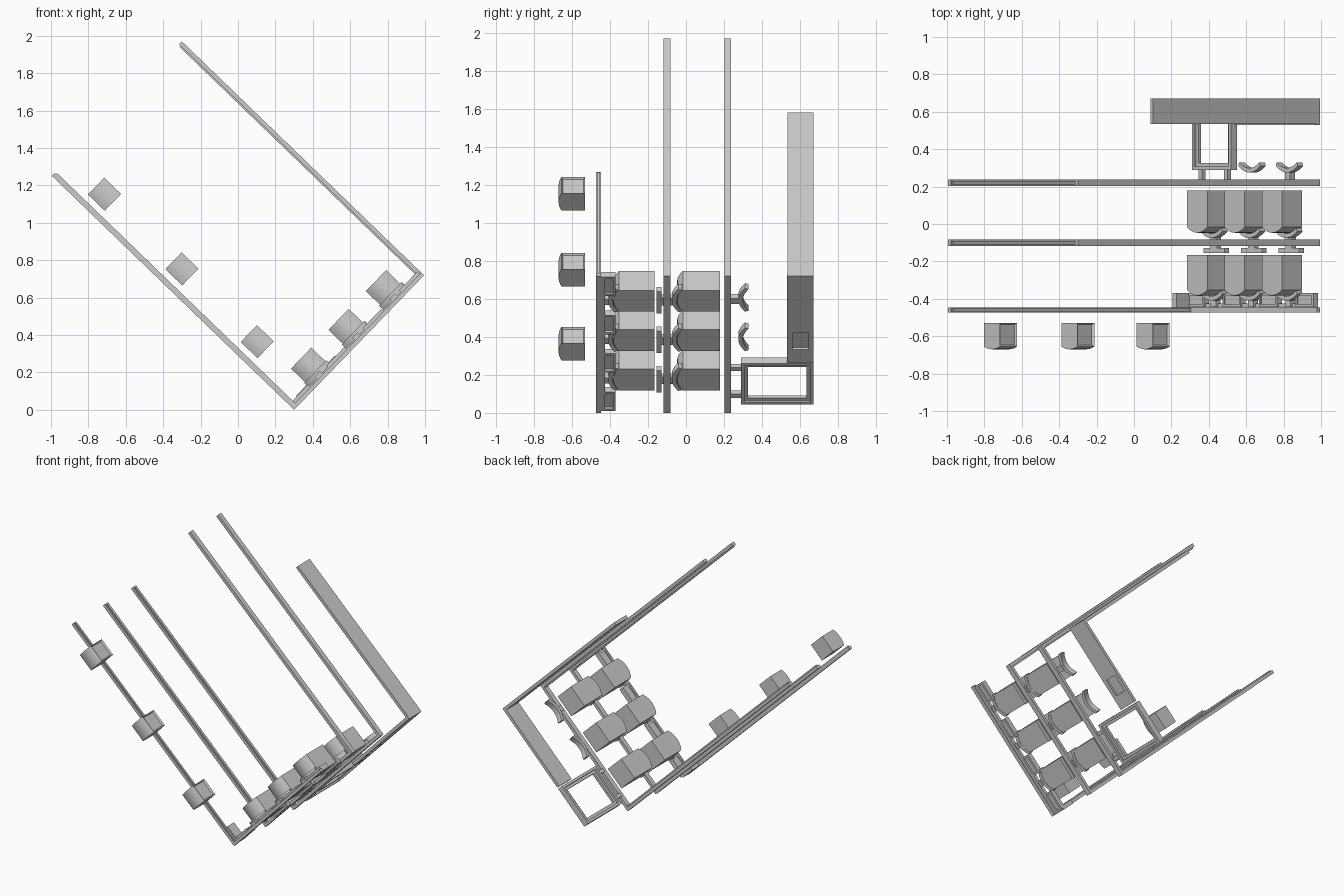
import bpy, bmesh, math
from mathutils import Matrix, Vector

if "Cube" in bpy.data.objects:
    bpy.data.objects.remove(bpy.data.objects["Cube"])

# Tilted local frame: u along the base, y depth, v along the arms
A = math.radians(46)
FRAME = Matrix.Translation((0.3, 0, 0.0)) @ Matrix.Rotation(-A, 4, 'Y')
ROWS = [0.225 + 0.288 * i for i in range(3)]


def prism(name, prof, v0, v1, recess=0):
    """Extrude a (u, y) profile along v; optionally recess the +u face."""
    bm = bmesh.new()
    lo = [bm.verts.new((u, y, v0)) for u, y in prof]
    hi = [bm.verts.new((u, y, v1)) for u, y in prof]
    bm.faces.new(lo[::-1])
    bm.faces.new(hi)
    n = len(prof)
    for i in range(n):
        j = (i + 1) % n
        bm.faces.new((lo[i], lo[j], hi[j], hi[i]))
    bmesh.ops.recalc_face_normals(bm, faces=bm.faces)
    if recess:
        bm.normal_update()
        side = max(bm.faces, key=lambda f: f.normal.x)
        bmesh.ops.inset_region(bm, faces=[side], thickness=0.012, depth=-recess)
    bm.transform(FRAME)
    me = bpy.data.meshes.new(name)
    bm.to_mesh(me)
    bm.free()
    ob = bpy.data.objects.new(name, me)
    bpy.context.collection.objects.link(ob)
    return ob


def box(name, u0, u1, y0, y1, v0, v1):
    return prism(name, [(u0, y0), (u1, y0), (u1, y1), (u0, y1)], v0, v1)


def smooth(ob):
    bpy.ops.object.select_all(action='DESELECT')
    ob.select_set(True)
    bpy.context.view_layer.objects.active = ob
    bpy.ops.object.shade_smooth_by_angle(angle=math.radians(30))


def bow(uc, half, y, sag, n=8):
    """Points of a curve whose middle sits at y and whose ends rise by sag."""
    return [(uc + half * t, y + sag * t * t) for t in (2 * i / n - 1 for i in range(n + 1))]


def cushion(name, uc, half, y0, y1, v0, v1, sag, recess=0):
    prof = bow(uc, half, y0, sag) + [(uc + half, y1), (uc - half, y1)]
    smooth(prism(name, prof, v0, v1, recess))


def arc_plate(name, uc, y):
    prof = bow(uc, 0.085, y, 0.035) + bow(uc, 0.078, y + 0.024, 0.03)[::-1]
    smooth(prism(name, prof, 0.02, 0.06))


def ring(name, u0, u1, y0, y1, w, v0, v1):
    box(name + "_low", u0, u0 + w, y0, y1, v0, v1)
    box(name + "_high", u1 - w, u1, y0, y1, v0, v1)
    box(name + "_front", u0 + w, u1 - w, y0, y0 + w, v0, v1)
    box(name + "_back", u0 + w, u1 - w, y1 - w, y1, v0, v1)


# Three long bars, each with a base and a left arm; two also have a right arm
for k, y in enumerate((-0.46, -0.10, 0.22)):
    w = 0.014 if k == 0 else 0.018
    box(f"base_bar_{k}", 0, 1, y - w, y + w, 0, 0.022)
    box(f"left_arm_{k}", 0, 0.022, y - w, y + w, 0.022, 1.8)
    box(f"left_arm_rib_{k}", 0.022, 0.03, y - w * 0.5, y + w * 0.5, 0.022, 1.79)
    if k:
        box(f"right_arm_{k}", 0.978, 1, y - w, y + w, 0.022, 1.8)
        box(f"right_arm_rib_{k}", 0.97, 0.978, y - w * 0.5, y + w * 0.5, 0.022, 1.79)

# Front strip with recessed cells beside the seat arcs
box("front_strip_plate", 0.01, 0.99, -0.446, -0.425, 0.004, 0.03)
for i in range(4):
    uc = 0.08 + 0.28 * i
    ring(f"strip_cell_{i}", uc - 0.07, uc + 0.07, -0.445, -0.37, 0.014, 0.004, 0.04)
    box(f"strip_cell_floor_{i}", uc - 0.06, uc + 0.06, -0.435, -0.38, 0.018, 0.034)
box("corner_block", 0.0, 0.03, -0.446, -0.37, 0.02, 0.13)

# Two rows of cushions on curved plates
for i, uc in enumerate(ROWS):
    for r, (ya, yb) in enumerate(((-0.40, -0.165), (-0.065, 0.18))):
        arc_plate(f"arc_plate_{r}_{i}", uc, ya - 0.01)
        cushion(f"cushion_{r}_{i}", uc, 0.078, ya + 0.018, yb, 0.018, 0.165, 0.03)
    box(f"front_stem_{i}", uc - 0.02, uc + 0.02, -0.445, -0.405, 0.01, 0.045)
    box(f"tee_plate_{i}", uc - 0.08, uc + 0.08, -0.155, -0.128, 0.005, 0.04)
    box(f"middle_stem_{i}", uc - 0.025, uc + 0.025, -0.13, -0.07, 0.01, 0.04)

# Empty curved plates behind the last bar
for i, uc in enumerate(ROWS[1:]):
    arc_plate(f"empty_arc_plate_{i}", uc + 0.005, 0.275)
box("empty_plate_stem", ROWS[2] - 0.02, ROWS[2] + 0.02, 0.235, 0.28, 0.015, 0.05)

# Square open frame with two stems
ring("square_frame", 0.06, 0.36, 0.29, 0.67, 0.018, 0.0, 0.045)
ring("square_frame_lip", 0.075, 0.345, 0.305, 0.655, 0.022, 0.012, 0.03)
for u in (0.115, 0.31):
    box("square_frame_stem", u - 0.014, u + 0.014, 0.235, 0.295, 0.01, 0.035)

# Wide panel: base part with a square opening, plus right upright
for n, u0, u1, y0, y1 in (("low", 0.37, 0.465, 0.53, 0.67), ("high", 0.585, 1, 0.53, 0.67),
                          ("front", 0.465, 0.585, 0.53, 0.56), ("back", 0.465, 0.585, 0.645, 0.67)):
    box("wide_base_" + n, u0, u1, y0, y1, 0, 0.022)
box("opening_floor", 0.465, 0.585, 0.56, 0.645, 0.014, 0.022)
box("wide_upright", 0.978, 1, 0.535, 0.67, 0.022, 1.24)

# Three loose blocks along the front arm
for i, v in enumerate((0.395, 0.955, 1.53)):
    cushion(f"loose_block_{i}", 0.125, 0.0625, -0.67, -0.53, v - 0.0625, v + 0.0625, 0.015, 0.012)
